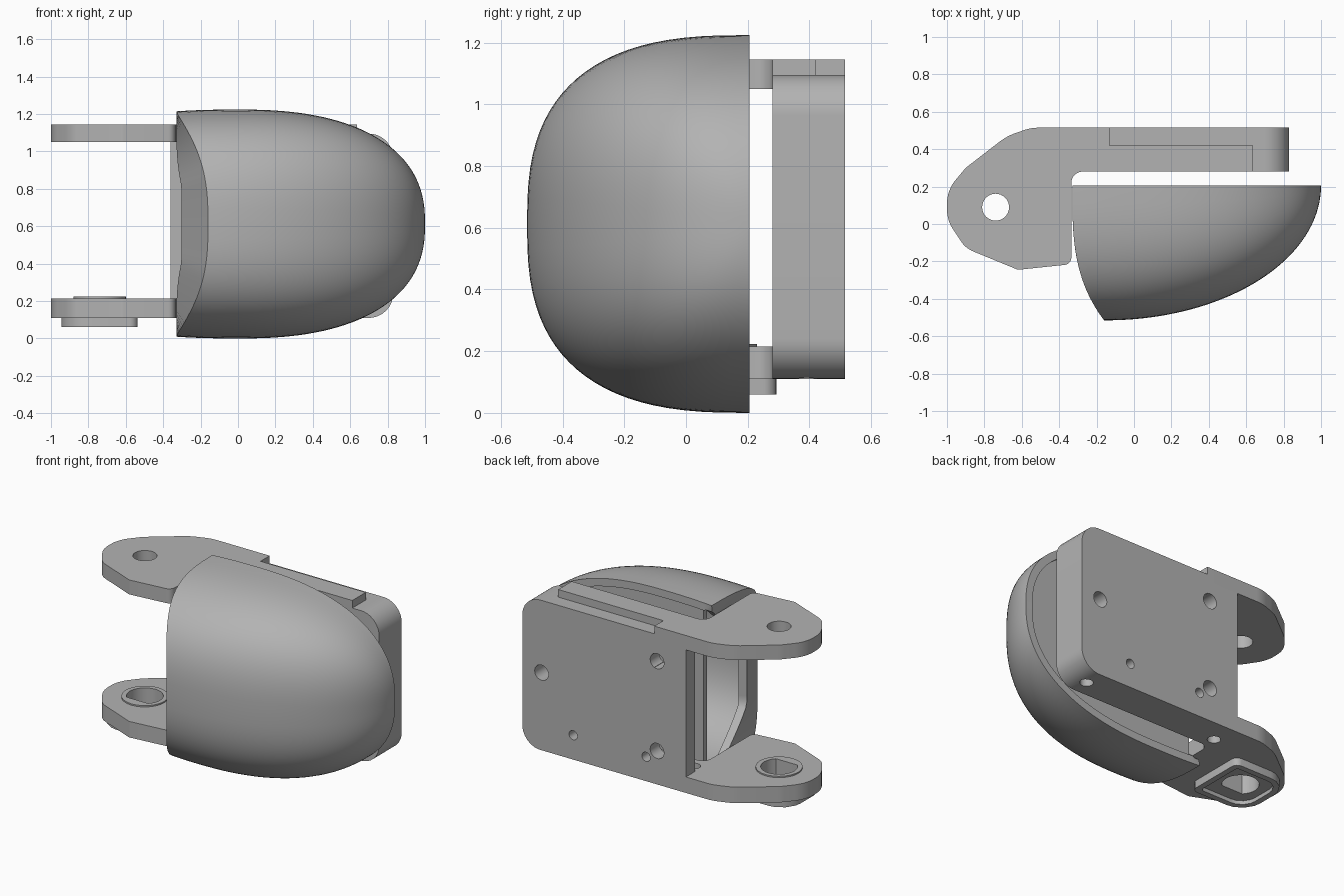
import bpy, bmesh, math
from mathutils import Vector

if "Cube" in bpy.data.objects:
    bpy.data.objects.remove(bpy.data.objects["Cube"])

grey = bpy.data.materials.new("mid_grey")
grey.use_nodes = True
grey.diffuse_color = (0.45, 0.45, 0.45, 1)
grey.node_tree.nodes["Principled BSDF"].inputs["Base Color"].default_value = (0.45, 0.45, 0.45, 1)


def make(name, bm):
    bmesh.ops.recalc_face_normals(bm, faces=bm.faces)
    mesh = bpy.data.meshes.new(name)
    bm.to_mesh(mesh)
    bm.free()
    mesh.materials.append(grey)
    ob = bpy.data.objects.new(name, mesh)
    bpy.context.collection.objects.link(ob)
    return ob


def activate(ob):
    bpy.ops.object.select_all(action='DESELECT')
    ob.select_set(True)
    bpy.context.view_layer.objects.active = ob


def smooth(ob, angle=30):
    activate(ob)
    bpy.ops.object.shade_smooth_by_angle(angle=math.radians(angle))


def rounded(corners, steps=8):
    """Outline from (a, b) or (a, b, fillet radius) corners."""
    out = []
    for i, c in enumerate(corners):
        p = Vector(c[:2])
        if len(c) < 3:
            out.append(p)
            continue
        d1 = (Vector(corners[i - 1][:2]) - p).normalized()
        d2 = (Vector(corners[(i + 1) % len(corners)][:2]) - p).normalized()
        half = d1.angle(d2) / 2
        center = p + (d1 + d2).normalized() * c[2] / math.sin(half)
        t = c[2] / math.tan(half)
        a, b = p + d1 * t - center, p + d2 * t - center
        for k in range(steps + 1):
            v = a.lerp(b, k / steps)
            out.append(center + v.normalized() * c[2])
    return out


def prism(name, outline, lo, hi, axis='Z'):
    bm = bmesh.new()
    put = (lambda p, h: (p[0], p[1], h)) if axis == 'Z' else (lambda p, h: (p[0], h, p[1]))
    face = bm.faces.new([bm.verts.new(put(p, lo)) for p in outline])
    top = bmesh.ops.extrude_face_region(bm, geom=[face])
    verts = [g for g in top["geom"] if isinstance(g, bmesh.types.BMVert)]
    bmesh.ops.translate(bm, verts=verts, vec=put((0, 0), hi - lo))
    return make(name, bm)


def box(name, x0, x1, y0, y1, z0, z1):
    return prism(name, [(x0, y0), (x1, y0), (x1, y1), (x0, y1)], z0, z1)


def circle(cx, cy, r, n=32, flat=9):
    """Circle outline, optionally cut by a flat on its -y side."""
    pts = [(r * math.cos(i * math.tau / n), r * math.sin(i * math.tau / n)) for i in range(n)]
    return [(cx + a, cy + max(b, -flat)) for a, b in pts]


def cut(ob, *cutters):
    for c in cutters:
        mod = ob.modifiers.new("cut", 'BOOLEAN')
        mod.operation = 'DIFFERENCE'
        mod.solver = 'EXACT'
        mod.object = c
        activate(ob)
        bpy.ops.object.modifier_apply(modifier=mod.name)
        bpy.data.objects.remove(c)


# Domed shell: superellipse sections lofted from the open end to the tip
MID, BACK = 0.612, 0.205


def end_x(y):
    return -0.33 + 0.17 * max(0, (BACK - y) / 0.72) ** 3.2


def half_height(x):
    return 0.612 * max(0, 1 - abs(x / (1 if x > 0 else 1.3)) ** 2.4) ** (1 / 2.4)


def depth(x):
    return 0.72 * math.sqrt(max(0, 1 - (max(0, x + 0.15) / 1.15) ** 2))


def power(v, e):
    return math.copysign(abs(v) ** e, v)


bm = bmesh.new()
ROWS, COLS = 40, 48
rings = []
for i in range(ROWS + 1):
    u = math.sin(i / ROWS * math.pi / 2)
    ring = []
    for j in range(COLS + 1):
        a = math.pi * j / COLS
        c, s = power(math.cos(a), 0.74), power(max(0, math.sin(a)), 0.74)
        y = BACK
        for _ in range(12):
            x = end_x(y) * (1 - u) + u
            y = BACK - depth(x) * s
        ring.append(bm.verts.new((x, y, MID + half_height(x) * c)))
    rings.append(ring)

# C-shaped end wall, open towards the back
inner = []
for j in range(COLS + 1):
    dz = 0.56 * power(math.cos(math.pi * j / COLS), 0.8)
    y = -0.2 + 0.4 * max(0, (abs(dz) - 0.21) / 0.35)
    inner.append(bm.verts.new((end_x(y), y, MID + dz)))
rings.insert(0, inner)
for r0, r1 in zip(rings, rings[1:]):
    for j in range(COLS):
        bm.faces.new((r0[j], r0[j + 1], r1[j + 1], r1[j]))
bmesh.ops.remove_doubles(bm, verts=bm.verts, dist=0.0005)
shell = make("domed_shell", bm)
if sum(p.normal.y * p.area for p in shell.data.polygons) > 0:
    shell.data.flip_normals()
wall = shell.modifiers.new("wall", 'SOLIDIFY')
wall.thickness = 0.05
wall.offset = -1
activate(shell)
bpy.ops.object.modifier_apply(modifier=wall.name)
smooth(shell, 35)

# Inset plate closing the back of the shell
xs = [-0.26 + 1.22 * math.sin(k / 20 * math.pi / 2) for k in range(21)]
rim = [(x, half_height(x) - 0.03) for x in xs]
prism("shell_back_plate", [(x, MID + h) for x, h in rim] + [(x, MID - h) for x, h in reversed(rim)],
      0.155, 0.19, 'Y')

# Rear body: thin back wall with a thick rounded end block
PANEL_Z = 0.61
body = prism("rear_body", rounded([(-0.36, 0.11), (0.83, 0.11, 0.13),
                                   (0.83, 1.095, 0.13), (-0.36, 1.095)]), 0.28, 0.515, 'Y')
cut(body, box("hollow", -0.5, 0.635, 0.2, 0.42, 0, 2),
    box("panel_notch", -0.5, -0.13, 0.3, 0.6, PANEL_Z, 2),
    prism("side_hole", circle(0.69, 0.39, 0.04), 0, 0.2))
for x, z, r in [(0.69, 0.62, 0.05), (-0.15, 0.33, 0.05), (-0.07, 0.27, 0.03),
                (0.46, 0.27, 0.03), (-0.15, 0.92, 0.05)]:
    cut(body, prism("screw_hole", circle(x, z, r), 0.4, 0.6, 'Y'))
smooth(body)

# Flush panel on the back wall
panel = box("back_panel", -0.36, -0.132, 0.42, 0.515, PANEL_Z, 1.05)
cut(panel, prism("screw_hole", circle(-0.15, 0.92, 0.05), 0.4, 0.6, 'Y'))
smooth(panel)

# Hinge arms: rounded lobes running into plates along the body
HX, HY = -0.74, 0.09


def arm(name, step, z0, z1):
    outline = rounded([(step, 0.515), (step, 0.42), (0.635, 0.42), (0.635, 0.28),
                       (-0.335, 0.28, 0.06), (-0.335, -0.215, 0.04), (-0.62, -0.245, 0.03),
                       (-0.9, -0.13, 0.14), (-1, 0.02, 0.2), (-1, 0.18, 0.2),
                       (-0.9, 0.3, 0.2), (-0.68, 0.47, 0.3), (-0.55, 0.515, 0.25)])
    return prism(name, outline, z0, z1)


upper = arm("upper_arm", -0.13, 1.05, 1.145)
cut(upper, prism("pin_hole", circle(HX, HY, 0.072), 1, 1.2))
smooth(upper)


def keyed_hole():
    return prism("pin_hole", circle(HX, HY, 0.11, flat=0.078), 0, 0.3)


lower = arm("lower_arm", -0.36, 0.11, 0.215)
cut(lower, keyed_hole(), prism("side_hole", circle(-0.31, 0.36, 0.04), 0, 0.3))
smooth(lower)

# Raised collar around the lower pin hole
collar = prism("pin_collar", circle(HX, HY, 0.14), 0.215, 0.224)
cut(collar, keyed_hole())
smooth(collar)


def socket_outline(h, r, chamfer):
    """Square with small corners on the right and larger ones on the left."""
    return rounded([(HX - h, HY - h, chamfer), (HX + h, HY - h, r),
                    (HX + h, HY + h, r), (HX - h, HY + h, chamfer)], 4)


# Square socket below the lower arm
socket = prism("square_socket", socket_outline(0.203, 0.04, 0.14), 0.06, 0.11)
cut(socket, prism("recess", socket_outline(0.165, 0.02, 0.1), 0, 0.085), keyed_hole())
smooth(socket)
